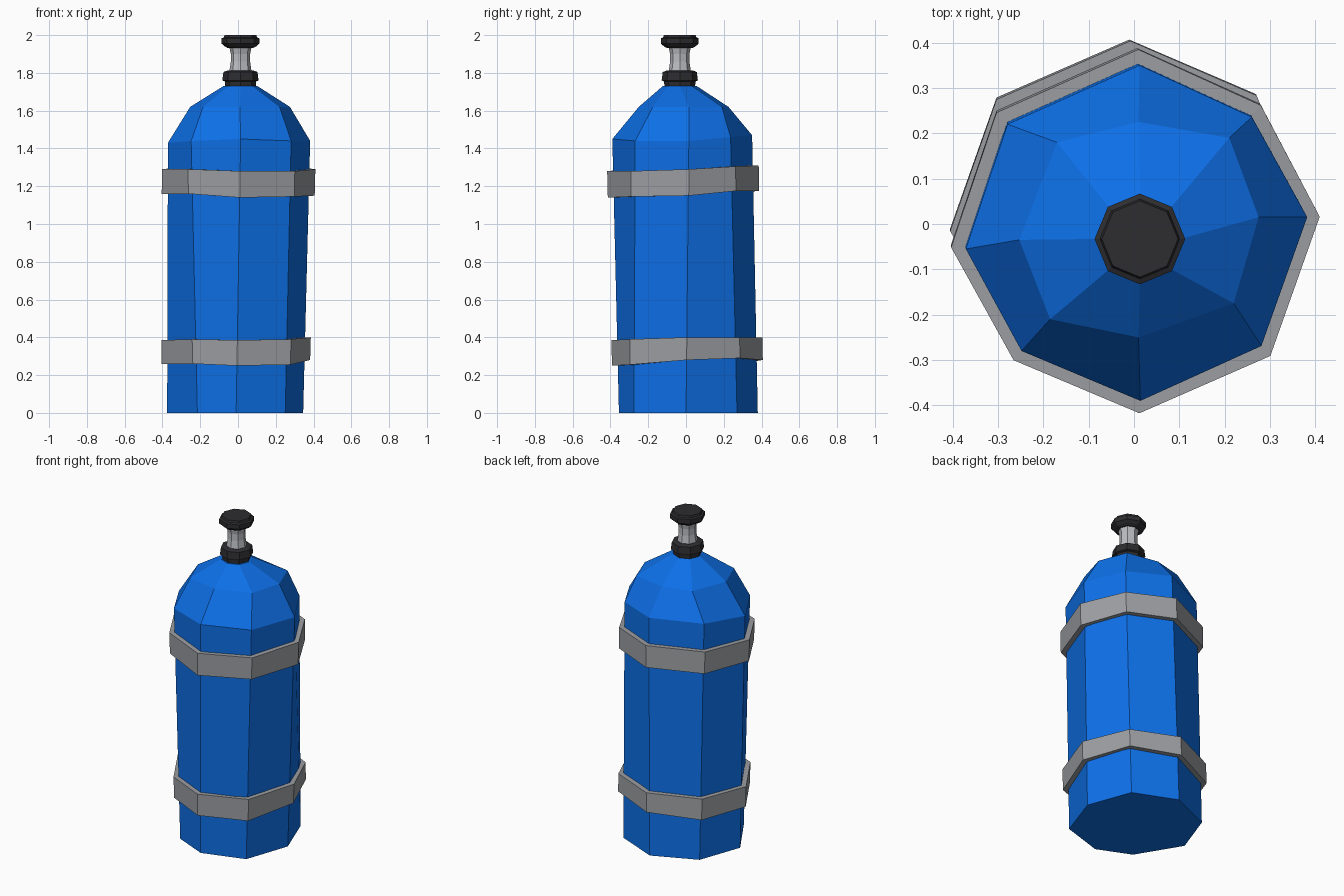
import bpy, bmesh, math

if "Cube" in bpy.data.objects:
    bpy.data.objects.remove(bpy.data.objects["Cube"])


def material(name, rgb):
    m = bpy.data.materials.new(name)
    m.diffuse_color = (*rgb, 1)
    m.use_nodes = True
    m.node_tree.nodes["Principled BSDF"].inputs["Base Color"].default_value = m.diffuse_color
    return m


BLUE = material("tank blue", (0.004, 0.16, 0.80))
GREY = material("strap grey", (0.33, 0.34, 0.36))
SILVER = material("stem silver", (0.50, 0.51, 0.54))
DARK = material("valve dark", (0.026, 0.026, 0.030))


def loft(name, rings, mat, closed=False):
    """Skin a list of rings; cap the ends, or join last to first if closed."""
    bm = bmesh.new()
    vs = [[bm.verts.new(p) for p in r] for r in rings]
    n = len(vs[0])
    pairs = list(zip(vs, vs[1:]))
    if closed:
        pairs.append((vs[-1], vs[0]))
    else:
        bm.faces.new(vs[0])
        bm.faces.new(vs[-1])
    for a, b in pairs:
        for i in range(n):
            j = (i + 1) % n
            bm.faces.new((a[i], a[j], b[j], b[i]))
    bmesh.ops.recalc_face_normals(bm, faces=bm.faces)
    me = bpy.data.meshes.new(name)
    bm.to_mesh(me)
    bm.free()
    me.materials.append(mat)
    ob = bpy.data.objects.new(name, me)
    bpy.context.collection.objects.link(ob)
    return ob


def circle(n, r, z, cx=0.013, cy=-0.033, phase=90):
    return [(cx + r * math.cos(math.radians(phase) + math.tau * i / n),
             cy + r * math.sin(math.radians(phase) + math.tau * i / n), z)
            for i in range(n)]


# Slightly irregular, leaning eight-sided tank sections (clockwise from back)
BASE = [(-0.015, 0.38), (0.245, 0.27), (0.345, 0.0), (0.25, -0.275),
        (-0.01, -0.355), (-0.215, -0.265), (-0.375, 0.0), (-0.28, 0.265)]
SHOULDER = [(0.012, 0.35), (0.26, 0.236), (0.382, 0.015), (0.281, -0.269),
            (0.014, -0.39), (-0.248, -0.28), (-0.371, -0.055), (-0.279, 0.22)]
DOME = [(0.01, 0.225), (0.21, 0.19), (0.275, 0.015), (0.22, -0.175),
        (0.01, -0.25), (-0.185, -0.21), (-0.253, -0.035), (-0.17, 0.18)]
Z_SHOULDER = 1.45


def section(z, grow=1.0, dz=(0,) * 8):
    """Tank cross-section at height z, scaled about its own centre."""
    t = z / Z_SHOULDER
    pts = [(a[0] + (b[0] - a[0]) * t, a[1] + (b[1] - a[1]) * t)
           for a, b in zip(BASE, SHOULDER)]
    cx = sum(p[0] for p in pts) / 8
    cy = sum(p[1] for p in pts) / 8
    return [(cx + (x - cx) * grow, cy + (y - cy) * grow, z + d)
            for (x, y), d in zip(pts, dz)]


# Tank body with faceted dome
neck = [(x, y, 1.73) for x, y, _ in circle(8, 0.09, 0)]
neck = [neck[0]] + neck[:0:-1]
shoulder_dz = (0.02, 0.01, -0.01, -0.01, 0.0, -0.01, -0.02, 0.01)
loft("tank_body", [section(0), section(Z_SHOULDER, 1, shoulder_dz),
                   [(x, y, 1.62) for x, y in DOME], neck], BLUE)


# Straps: closed bands, inner wall just inside the tank
def strap(name, z0, z1, dz_low, dz_high):
    loft(name, [section(z0, 0.97, dz_low), section(z0, 1.085, dz_low),
                section(z1, 1.085, dz_high), section(z1, 0.97, dz_high)],
         GREY, closed=True)


strap("upper_strap", 1.155, 1.29,
      (0.02, 0.02, -0.005, -0.01, -0.015, 0.005, 0.005, 0.01),
      (0.02, 0.015, 0.0, -0.01, -0.01, 0.0, 0.0, 0.01))
strap("lower_strap", 0.26, 0.39,
      (0.02, 0.03, 0.02, -0.005, -0.01, 0.0, 0.0, 0.0),
      (0.01, 0.01, 0.01, 0.0, -0.005, 0.0, -0.005, 0.0))

# Stepped valve collar
loft("valve_collar", [circle(8, r, z) for r, z in
     ((0.08, 1.71), (0.083, 1.755), (0.096, 1.76), (0.09, 1.805), (0.07, 1.812))],
     DARK)

# Pinched valve stem
loft("valve_stem", [circle(8, r, z) for r, z in
     ((0.06, 1.80), (0.051, 1.86), (0.051, 1.90), (0.062, 1.95))], SILVER)

# Handwheel on top
loft("valve_handle", [circle(8, r, z) for r, z in
     ((0.07, 1.933), (0.083, 1.94), (0.1, 1.955), (0.1, 1.983),
      (0.088, 1.988), (0.084, 2.0))], DARK)
